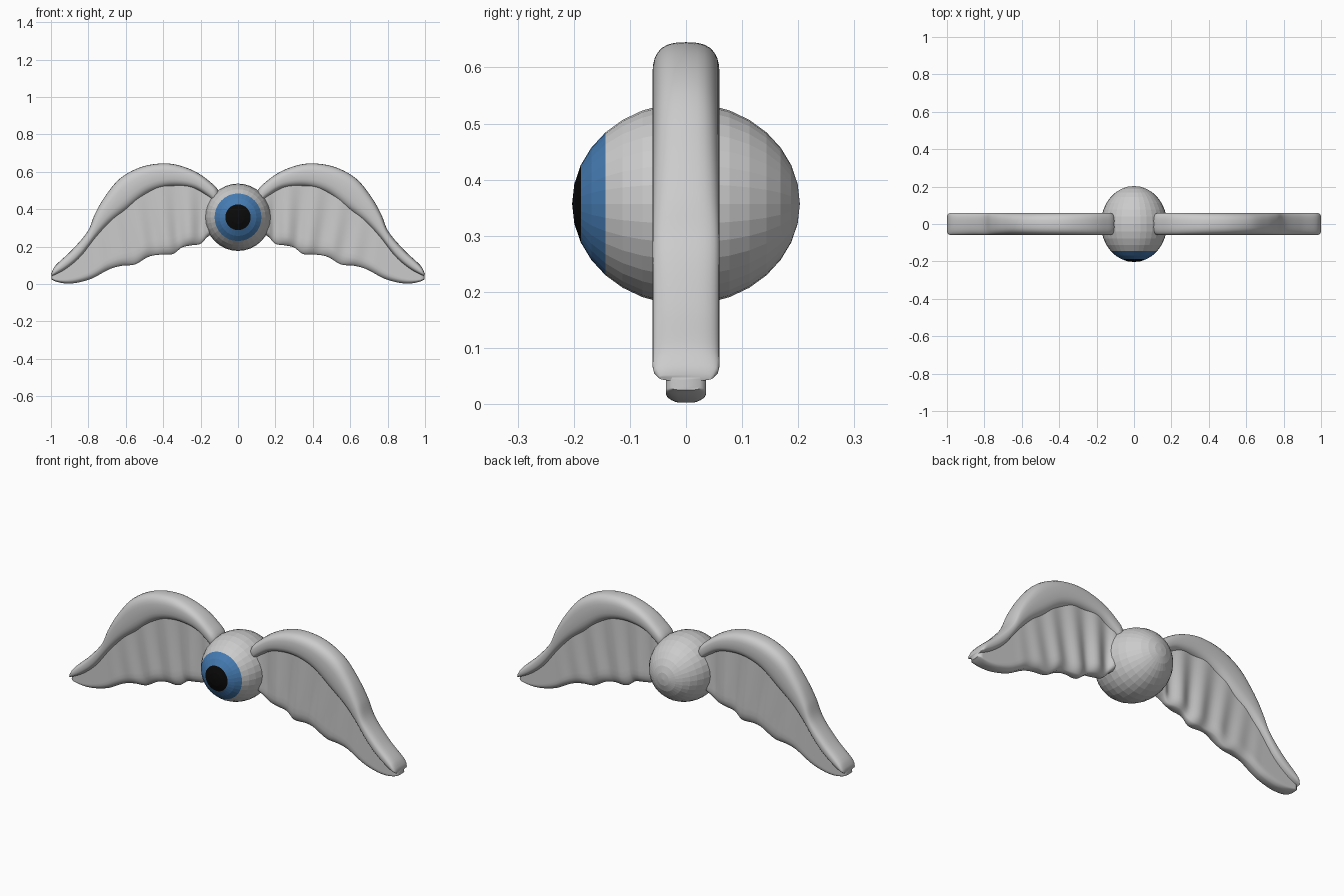
import bpy, bmesh, math
from mathutils import Vector, Matrix

if "Cube" in bpy.data.objects:
    bpy.data.objects.remove(bpy.data.objects["Cube"])

N = 72  # stations along the wing


def resample(pts, n):
    """Smooth curve through (x, z) points, evenly spaced by length."""
    p = [Vector(q) for q in pts]
    p = [2 * p[0] - p[1]] + p + [2 * p[-1] - p[-2]]
    fine = []
    for a, b, c, d in zip(p, p[1:], p[2:], p[3:]):
        for k in range(12):
            t = k / 12
            fine.append(0.5 * (2 * b + (c - a) * t + (2 * a - 5 * b + 4 * c - d) * t * t
                               + (3 * b - a - 3 * c + d) * t ** 3))
    fine.append(p[-2])
    run = [0]
    for a, b in zip(fine, fine[1:]):
        run.append(run[-1] + (b - a).length)
    out, j = [], 0
    for i in range(n):
        s = run[-1] * i / (n - 1)
        while j < len(run) - 2 and run[j + 1] < s:
            j += 1
        out.append(fine[j].lerp(fine[j + 1], (s - run[j]) / (run[j + 1] - run[j])))
    return out


def loft(name, rings):
    """Skin closed rings, cap the ends and mirror to the other side."""
    bm = bmesh.new()
    vs = [[bm.verts.new(co) for co in r] for r in rings]
    m = len(vs[0])
    for a, b in zip(vs, vs[1:]):
        for i in range(m):
            bm.faces.new((a[i], a[(i + 1) % m], b[(i + 1) % m], b[i]))
    bm.faces.new(vs[0][::-1])
    bm.faces.new(vs[-1])
    bmesh.ops.recalc_face_normals(bm, faces=bm.faces)
    me = bpy.data.meshes.new(name)
    bm.to_mesh(me)
    bm.free()
    ob = bpy.data.objects.new(name, me)
    bpy.context.collection.objects.link(ob)
    bpy.ops.object.select_all(action='DESELECT')
    ob.select_set(True)
    bpy.context.view_layer.objects.active = ob
    bpy.ops.object.shade_smooth_by_angle(angle=math.radians(50))
    ob.modifiers.new("Mirror", 'MIRROR').use_mirror_merge = False
    return ob


# Wing outlines in the front view (x, z)
outer = resample([(.10, .505), (.2, .585), (.30, .63), (.40, .645), (.52, .625), (.63, .565),
                  (.71, .47), (.765, .375), (.805, .28), (.89, .18), (.975, .10), (1.0, .055)], N)
inner = resample([(.11, .42), (.16, .465), (.24, .51), (.365, .52), (.48, .485), (.59, .40),
                  (.685, .325), (.765, .24), (.845, .14), (.925, .075), (.995, .04)], N)
trail = resample([(.12, .28), (.165, .25), (.20, .215), (.25, .207), (.30, .195), (.35, .16),
                  (.42, .157), (.48, .145), (.55, .105), (.62, .098), (.69, .078), (.78, .03),
                  (.86, .007), (.92, .003), (.97, .012), (.998, .025)], N)

# Thick rounded leading edge
rings = []
for i in range(N):
    c, h = (outer[i] + inner[i]) / 2, (outer[i] - inner[i]) / 2
    k = {0: .72, 1: .93, N - 2: .96, N - 1: .8}.get(i, 1)
    ring = []
    for j in range(28):
        a = 2 * math.pi * j / 28
        ca, sa = math.cos(a), math.sin(a)
        e = 2 / 2.8
        q = c + h * k * math.copysign(abs(ca) ** e, ca)
        ring.append((q.x, .06 * k * math.copysign(abs(sa) ** e, sa), q.y))
    rings.append(ring)
loft("wing_leading_edge", rings)

# Pleated feather panel with a rounded lower edge
steps = [0, .12, .24, .36, .48, .6, .7, .8, .87, .92, .96, .985, 1]
rings = []
for i in range(N):
    u = i / (N - 1)
    top = (outer[i] + inner[i]) / 2
    k = {0: .8, N - 1: .7}.get(i, 1)
    front = []
    for s in steps:
        q = top.lerp(trail[i], s)
        pleat = .013 * math.cos(2 * math.pi * (u * 7.5 - .3)) * max(0, 1 - u / .75) * min(1, .3 + s)
        rnd = math.sqrt(1 - .85 * max(0, (s - .85) / .15) ** 2)
        front.append((q.x, -(.036 + pleat) * rnd * k, q.y))
    rings.append(front + [(x, -y, z) for x, y, z in reversed(front)])
loft("wing_panel", rings)

# Eyeball with its pole facing forward; iris and pupil are bands of faces
bm = bmesh.new()
bmesh.ops.create_uvsphere(bm, u_segments=32, v_segments=16, radius=1)
bm.transform(Matrix.Translation((0, 0, .357)) @ Matrix.Diagonal((.177, .203, .18, 1))
             @ Matrix.Rotation(math.pi / 2, 4, 'X'))
for f in bm.faces:
    y = f.calc_center_median().y
    f.material_index = 2 if y < -.187 else 1 if y < -.143 else 0
me = bpy.data.meshes.new("eyeball")
bm.to_mesh(me)
bm.free()
for name, col in (("eye_grey", (.8, .8, .8, 1)), ("iris_blue", (.06, .2, .45, 1)),
                  ("pupil_black", (.003, .003, .003, 1))):
    mat = bpy.data.materials.new(name)
    mat.diffuse_color = col
    mat.use_nodes = True
    mat.node_tree.nodes["Principled BSDF"].inputs["Base Color"].default_value = mat.diffuse_color
    me.materials.append(mat)
bpy.context.collection.objects.link(bpy.data.objects.new("eyeball", me))
